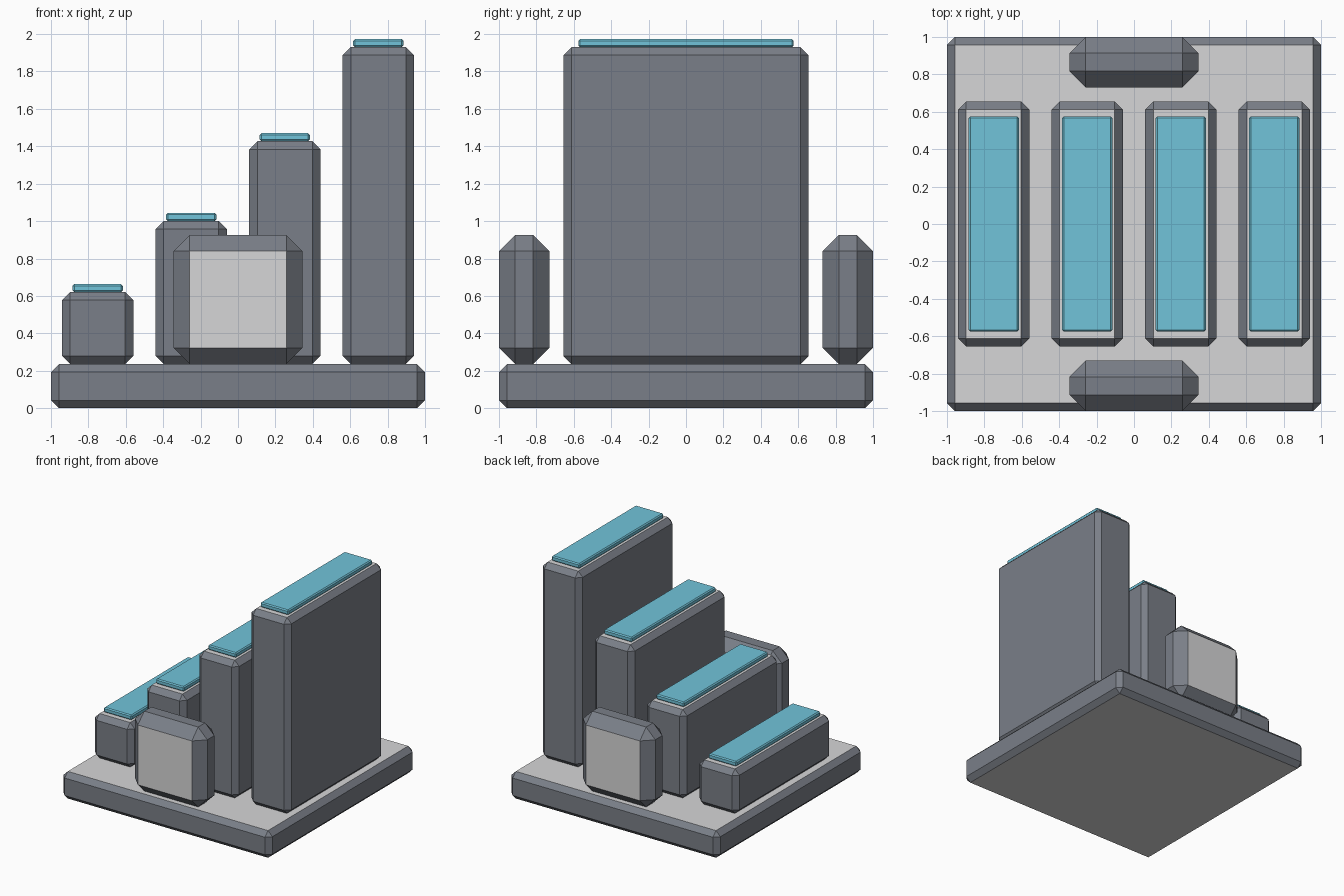
import bpy, bmesh
from mathutils import Vector

if "Cube" in bpy.data.objects:
    bpy.data.objects.remove(bpy.data.objects["Cube"])


def material(name, rgb):
    m = bpy.data.materials.new(name)
    m.diffuse_color = (*rgb, 1.0)
    m.use_nodes = True
    m.node_tree.nodes["Principled BSDF"].inputs["Base Color"].default_value = m.diffuse_color
    return m


SLATE = material("slate grey", (0.195, 0.212, 0.246))
LIGHT = material("light grey", (0.67, 0.67, 0.68))
TEAL = material("teal blue", (0.165, 0.55, 0.70))


def chamfered_box(name, lo, hi, bevel, mats, panel_axis=None):
    """Box with flat chamfers; faces along panel_axis take the second material."""
    lo, hi = Vector(lo), Vector(hi)
    centre, size = (lo + hi) / 2, hi - lo
    bm = bmesh.new()
    bmesh.ops.create_cube(bm, size=1.0)
    bmesh.ops.scale(bm, vec=size, verts=bm.verts)
    bmesh.ops.bevel(bm, geom=bm.edges[:], offset=bevel, offset_type='OFFSET',
                    segments=1, profile=0.5, affect='EDGES')
    bm.normal_update()
    for f in bm.faces:
        f.smooth = False
        f.material_index = 0
        if panel_axis is not None and abs(f.normal[panel_axis]) > 0.99:
            f.material_index = 1
    me = bpy.data.meshes.new(name)
    bm.to_mesh(me)
    bm.free()
    for m in mats:
        me.materials.append(m)
    ob = bpy.data.objects.new(name, me)
    ob.location = centre
    bpy.context.collection.objects.link(ob)
    return ob


# Base slab, light on its flat top and bottom
BASE = 0.235
chamfered_box("base", (-1, -1, 0), (1, 1, BASE), 0.042, (SLATE, LIGHT), 2)

# Four rising columns, each with a teal plate on top
for i, top in enumerate((0.62, 1.0, 1.427, 1.93)):
    x = -0.75 + 0.5 * i
    chamfered_box(f"column_{i + 1}", (x - 0.19, -0.655, BASE), (x + 0.19, 0.655, top),
                  0.043, (SLATE, LIGHT), 2)
    chamfered_box(f"column_cap_{i + 1}", (x - 0.134, -0.576, top), (x + 0.134, 0.576, top + 0.043),
                  0.009, (TEAL,))

# Front and back blocks, light on their flat front and back faces
for name, y in (("front_block", -0.865), ("back_block", 0.865)):
    chamfered_box(name, (-0.345, y - 0.135, BASE), (0.345, y + 0.135, 0.926),
                  0.087, (SLATE, LIGHT), 1)
